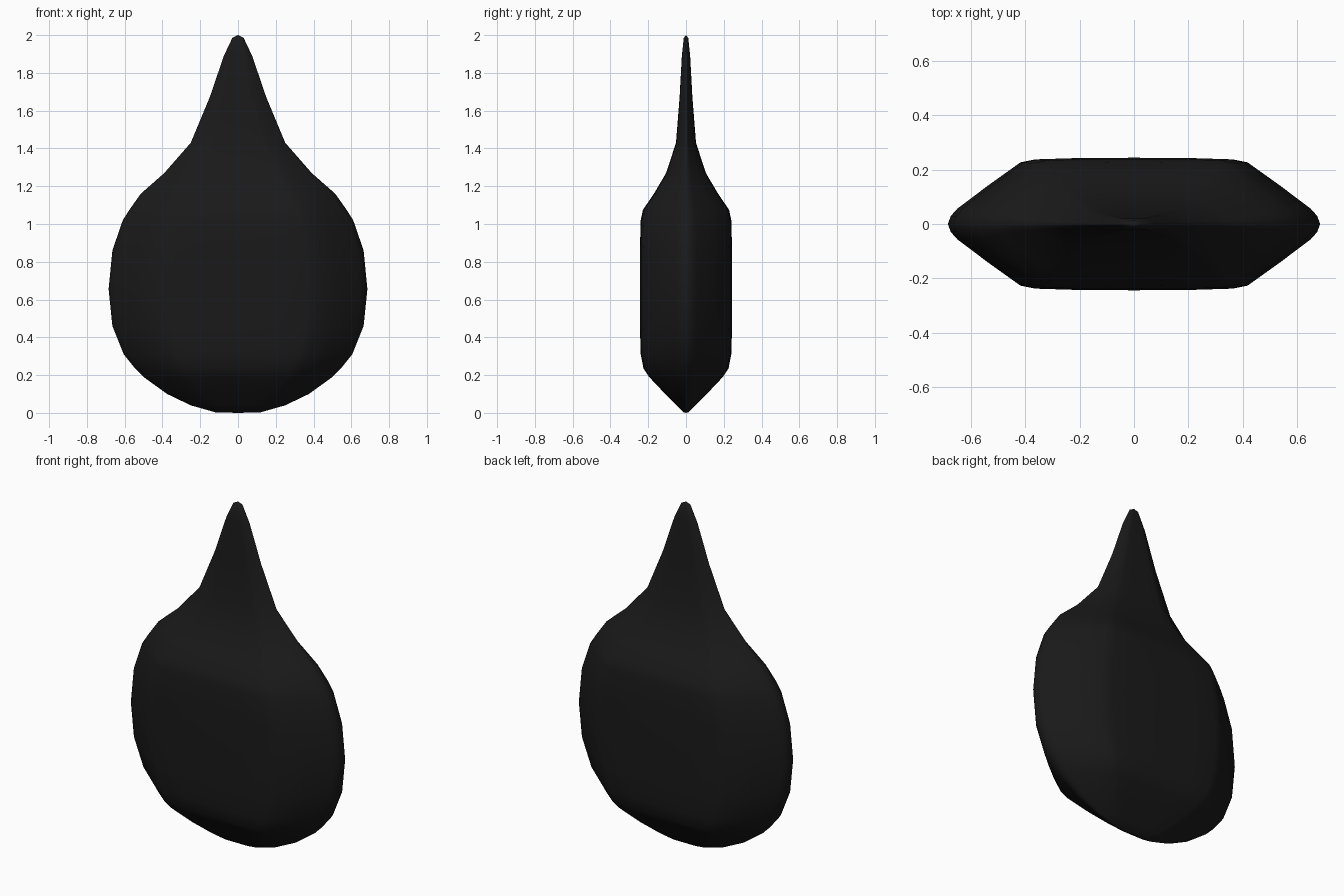
import bpy, bmesh

if "Cube" in bpy.data.objects:
    bpy.data.objects.remove(bpy.data.objects["Cube"])

# Each level of the drop: height, half width, half thickness
levels = [
    (0.003, 0.12, 0.012), (0.04, 0.25, 0.05), (0.10, 0.375, 0.11),
    (0.19, 0.50, 0.195), (0.235, 0.545, 0.225), (0.31, 0.605, 0.24),
    (0.46, 0.665, 0.244), (0.655, 0.685, 0.244), (0.86, 0.665, 0.244),
    (1.02, 0.61, 0.24), (1.075, 0.575, 0.228), (1.16, 0.515, 0.17),
    (1.27, 0.39, 0.105), (1.43, 0.25, 0.053), (1.67, 0.15, 0.034),
    (1.89, 0.075, 0.022), (1.985, 0.03, 0.012),
]
# Quarter cross-section as fractions: flat face, bevel, narrow rounded rim
quarter = [(1, 0), (0.985, 0.12), (0.95, 0.23), (0.78, 0.59),
           (0.61, 0.93), (0.53, 0.975), (0.3, 0.995)]
half = quarter + [(0, 1)] + [(-x, y) for x, y in reversed(quarter)]
section = half + [(x, -y) for x, y in reversed(half[1:-1])]

# Loft the levels into one closed body
bm = bmesh.new()
rings = [[bm.verts.new((x * w, y * t, z)) for x, y in section]
         for z, w, t in levels]
n = len(section)
for a, b in zip(rings, rings[1:]):
    for i in range(n):
        j = (i + 1) % n
        bm.faces.new((a[i], a[j], b[j], b[i]))
# Bottom point and tip
for ring, z in ((rings[0], 0.0), (rings[-1], 2.0)):
    pole = bm.verts.new((0, 0, z))
    for i in range(n):
        bm.faces.new((ring[i], ring[(i + 1) % n], pole))
bmesh.ops.recalc_face_normals(bm, faces=bm.faces)
for f in bm.faces:
    f.smooth = True

mesh = bpy.data.meshes.new("flat_drop")
bm.to_mesh(mesh)
bm.free()
drop = bpy.data.objects.new("flat_drop", mesh)
bpy.context.collection.objects.link(drop)

# Black finish
black = bpy.data.materials.new("black")
black.diffuse_color = (0.01, 0.01, 0.01, 1)
black.use_nodes = True
black.node_tree.nodes["Principled BSDF"].inputs["Base Color"].default_value = black.diffuse_color
mesh.materials.append(black)
